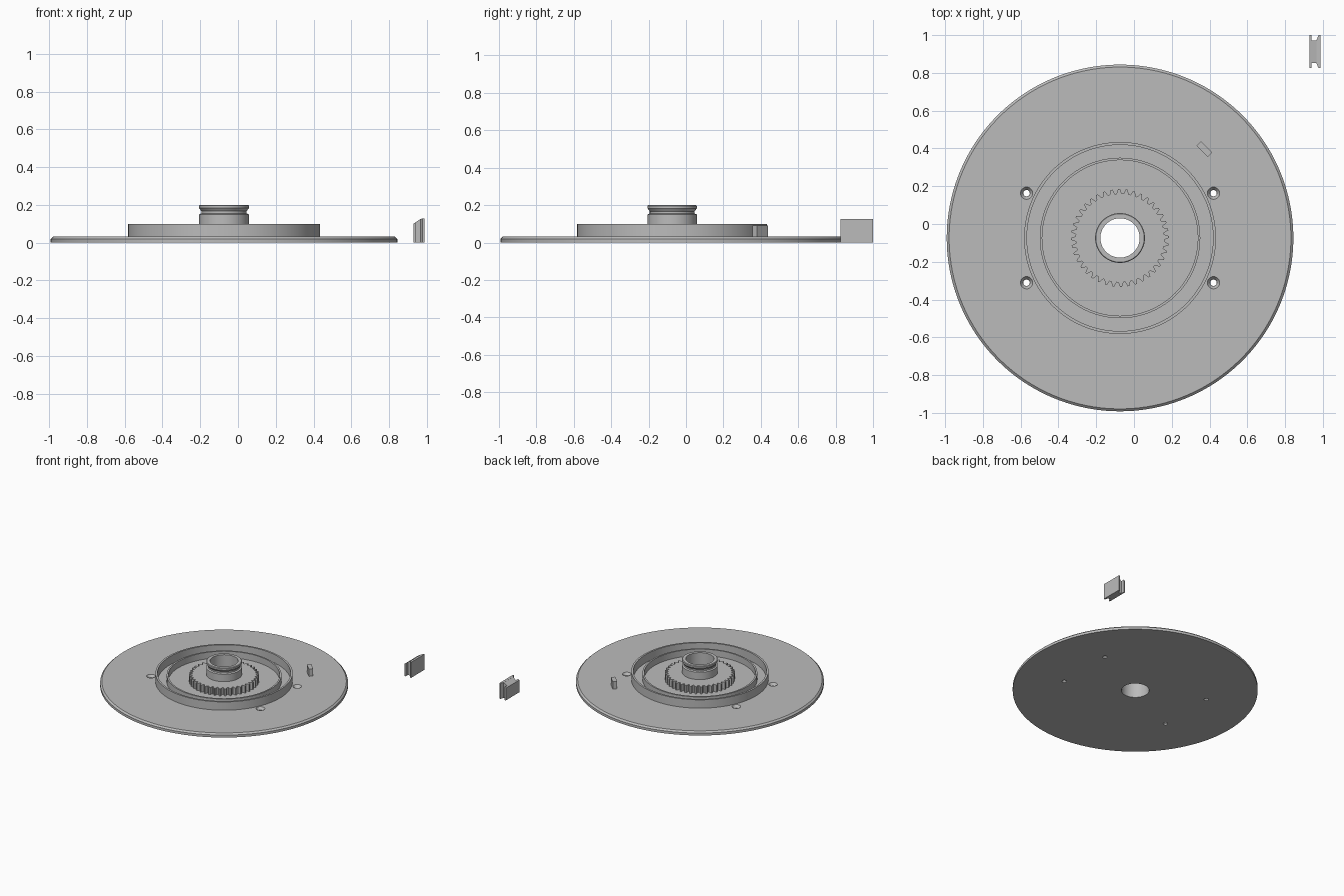
import bpy, bmesh, math
from mathutils import Matrix, Vector

cube = bpy.data.objects.get("Cube")
if cube:
    bpy.data.objects.remove(cube, do_unlink=True)

CX = CY = -0.074          # axis of the turntable
TOP = 0.032               # upper face of the base disc
TAU = 2 * math.pi

grey = bpy.data.materials.new("plain grey")
grey.use_nodes = True
colour = (0.5, 0.5, 0.5, 1)
grey.diffuse_color = colour
grey.node_tree.nodes["Principled BSDF"].inputs["Base Color"].default_value = colour


def finish(name, bm, smooth=True):
    bmesh.ops.recalc_face_normals(bm, faces=bm.faces)
    mesh = bpy.data.meshes.new(name)
    bm.to_mesh(mesh)
    bm.free()
    mesh.materials.append(grey)
    ob = bpy.data.objects.new(name, mesh)
    bpy.context.collection.objects.link(ob)
    if smooth:
        shade(ob)
    return ob


def select(ob):
    bpy.ops.object.select_all(action='DESELECT')
    ob.select_set(True)
    bpy.context.view_layer.objects.active = ob


def shade(ob):
    select(ob)
    bpy.ops.object.shade_smooth_by_angle(angle=math.radians(25))


def lathe(name, section, steps=128):
    """Sweep a closed (radius, z) section round the axis; section(i) may vary."""
    bm = bmesh.new()
    rows = []
    for i in range(steps):
        a = TAU * i / steps
        rows.append([bm.verts.new((CX + r * math.cos(a), CY + r * math.sin(a), z))
                     for r, z in section(i)])
    n = len(rows[0])
    for i in range(steps):
        p, q = rows[i], rows[(i + 1) % steps]
        for j in range(n):
            k = (j + 1) % n
            bm.faces.new((p[j], q[j], q[k], p[k]))
    return finish(name, bm)


def wall(r0, r1, z0, z1):
    return lambda i: [(r0, z0), (r1, z0), (r1, z1), (r0, z1)]


def prism(name, outline, height):
    """Upright prism whose top follows height(x)."""
    bm = bmesh.new()
    low = [bm.verts.new((x, y, 0)) for x, y in outline]
    high = [bm.verts.new((x, y, height(x))) for x, y in outline]
    bm.faces.new(low)
    bm.faces.new(high)
    for i in range(len(low)):
        j = (i + 1) % len(low)
        bm.faces.new((low[i], low[j], high[j], high[i]))
    return finish(name, bm, smooth=False)


# Base disc with chamfered rim and central bore
disc = lathe("base_disc", lambda i: [(0.104, 0), (0.918, 0), (0.918, 0.02),
                                     (0.905, TOP), (0.104, TOP)], 160)

# Four countersunk screw holes cut through the disc
bm = bmesh.new()
for sx in (-1, 1):
    for sy in (-1, 1):
        x, y = CX + sx * 0.495, CY + sy * 0.237
        for r0, r1, z0, z1 in ((0.017, 0.017, -0.02, 0.05), (0.018, 0.034, 0.012, TOP + 0.002)):
            bmesh.ops.create_cone(bm, cap_ends=True, segments=32, radius1=r0, radius2=r1,
                                  depth=z1 - z0,
                                  matrix=Matrix.Translation((x, y, (z0 + z1) / 2)))
cutter = finish("screw_hole_cutter", bm, smooth=False)
cutter.hide_render = True
cut = disc.modifiers.new("screw holes", 'BOOLEAN')
cut.operation = 'DIFFERENCE'
cut.solver = 'EXACT'
cut.use_self = True
cut.object = cutter
select(disc)
bpy.ops.object.modifier_apply(modifier=cut.name)
bpy.data.objects.remove(cutter, do_unlink=True)
shade(disc)

# Concentric walls
lathe("outer_wall", wall(0.493, 0.508, TOP - 0.004, 0.1))
lathe("inner_wall", wall(0.412, 0.425, TOP - 0.004, 0.085))

# Gear: four steps per tooth, two at the tip and two at the root
def tooth(i):
    r = 0.259 if i % 4 < 2 else 0.235
    return wall(0.115, r, TOP - 0.004, 0.09)(i)


lathe("gear", tooth, 160)

# Hub with snap groove and flared lip
lathe("hub", lambda i: [(0.104, 0.02), (0.132, 0.02), (0.132, 0.15), (0.12, 0.155),
                        (0.12, 0.167), (0.132, 0.183), (0.132, 0.196), (0.128, 0.2),
                        (0.104, 0.2)], 96)

# Stop block, set tangentially on the disc
bm = bmesh.new()
bmesh.ops.create_cube(bm, size=1, matrix=Matrix.Translation((0.373, 0.397, 0.06))
                      @ Matrix.Rotation(-math.pi / 4, 4, 'Z')
                      @ Matrix.Diagonal((0.083, 0.033, 0.064, 1)))
finish("stop_block", bm, smooth=False)

# Separate clip: two plates joined by a web, top edge sloping up
MID, HALF = 0.9125, 0.0875


def slope(x):
    return min(0.127, 0.1 + max(0, x - 0.929) * 0.7)


def box(name, x0, x1, half):
    prism(name, [(x0, MID - half), (x1, MID - half), (x1, MID + half), (x0, MID + half)], slope)


box("clip_back_plate", 0.929, 0.939, HALF)
box("clip_web", 0.937, 0.969, 0.06)
prism("clip_front_plate", [(0.967, MID - 0.062), (0.977, MID - HALF), (0.987, MID - HALF),
                           (0.987, MID + HALF), (0.977, MID + HALF), (0.967, MID + 0.062)], slope)
